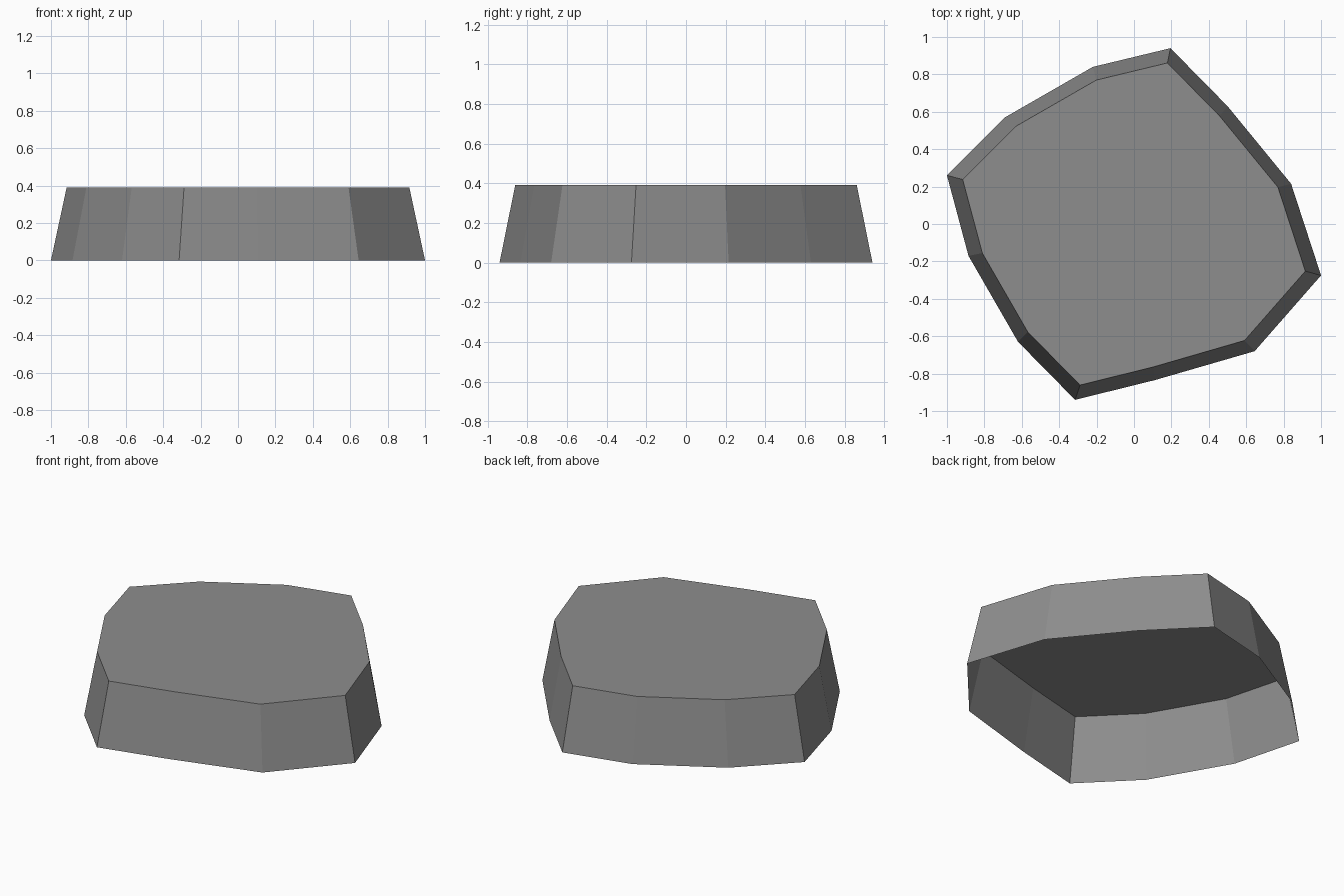
import bpy, bmesh

cube = bpy.data.objects.get("Cube")
if cube:
    bpy.data.objects.remove(cube, do_unlink=True)

HEIGHT = 0.39
TAPER = 0.916

# Irregular stone outline at the ground, counter-clockwise
outline = [(-1, 0.26), (-0.885, -0.17), (-0.62, -0.63), (-0.315, -0.94),
           (0.11, -0.835), (0.645, -0.68), (1, -0.275), (0.84, 0.215),
           (0.5, 0.63), (0.195, 0.94), (-0.22, 0.84), (-0.69, 0.57)]

# Grey stone material
grey = bpy.data.materials.new("stone grey")
grey.use_nodes = True
colour = (0.27, 0.27, 0.27, 1)
grey.diffuse_color = colour
grey.node_tree.nodes["Principled BSDF"].inputs["Base Color"].default_value = colour

# Tapered slab: flat top and sloping walls, open underneath
bm = bmesh.new()
base = [bm.verts.new((x, y, 0)) for x, y in outline]
rim = [bm.verts.new((x * TAPER, y * TAPER, HEIGHT)) for x, y in outline]
bm.faces.new(rim)
for i in range(len(outline)):
    j = (i + 1) % len(outline)
    bm.faces.new((base[i], base[j], rim[j], rim[i]))

mesh = bpy.data.meshes.new("stone_slab")
bm.to_mesh(mesh)
bm.free()
mesh.materials.append(grey)
slab = bpy.data.objects.new("stone_slab", mesh)
bpy.context.collection.objects.link(slab)
